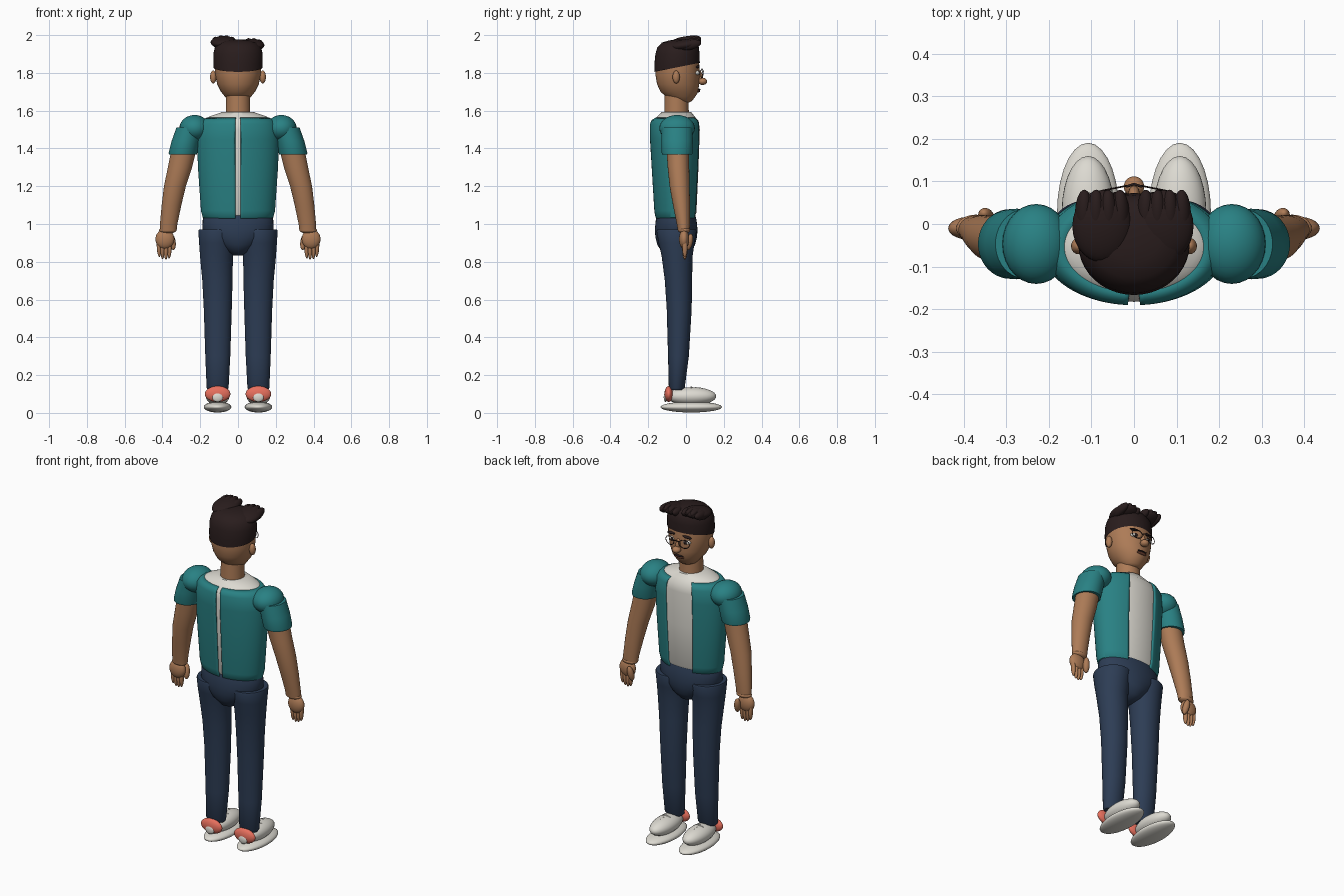
import bpy, bmesh
from math import sin, cos, pi, radians
from mathutils import Vector, Matrix

if "Cube" in bpy.data.objects:
    bpy.data.objects.remove(bpy.data.objects["Cube"])


def material(name, *rgb):
    m = bpy.data.materials.new(name)
    m.use_nodes = True
    m.diffuse_color = (*rgb, 1)
    m.node_tree.nodes["Principled BSDF"].inputs["Base Color"].default_value = (*rgb, 1)
    return m


SKIN = material("warm skin", .42, .2, .095)
TEAL = material("teal cloth", .022, .22, .23)
WHITE = material("off white", .72, .7, .64)
NAVY = material("navy denim", .026, .046, .09)
HAIR = material("dark brown hair", .022, .012, .012)
CORAL = material("coral heel", .8, .16, .11)
LIP = material("brown lip", .2, .07, .04)


def finish(name, bm, mat, angle=40):
    bmesh.ops.recalc_face_normals(bm, faces=bm.faces)
    me = bpy.data.meshes.new(name)
    bm.to_mesh(me)
    bm.free()
    me.materials.append(mat)
    me.shade_smooth()
    me.set_sharp_from_angle(angle=radians(angle))
    ob = bpy.data.objects.new(name, me)
    bpy.context.collection.objects.link(ob)
    return ob


def loft_mesh(rings, start=0, end=2 * pi, n=40):
    """Stack horizontal ellipses (z, cx, cy, rx, ry); a full turn is capped."""
    bm = bmesh.new()
    closed = end - start > 6.28
    count = n if closed else n + 1
    rows = []
    for z, cx, cy, rx, ry in rings:
        angles = [start + (end - start) * i / n for i in range(count)]
        rows.append([bm.verts.new((cx + rx * cos(t), cy + ry * sin(t), z)) for t in angles])
    for a, b in zip(rows, rows[1:]):
        for i in range(n):
            j = (i + 1) % count
            bm.faces.new((a[i], a[j], b[j], b[i]))
    if closed:
        bm.faces.new(rows[0])
        bm.faces.new(rows[-1])
    return bm


def loft(name, rings, mat):
    return finish(name, loft_mesh(rings), mat)


def ball(name, loc, size, mat, tilt=0, roll=0):
    bm = bmesh.new()
    bmesh.ops.create_uvsphere(bm, u_segments=28, v_segments=16, radius=1)
    turn = Matrix.Rotation(radians(roll), 4, 'Y') @ Matrix.Rotation(radians(tilt), 4, 'X')
    bm.transform(Matrix.Translation(loc) @ turn @ Matrix.Diagonal((*size, 1)))
    return finish(name, bm, mat, 180)


def rod(name, points, radius, mat, cyclic=False):
    cu = bpy.data.curves.new(name, 'CURVE')
    cu.dimensions = '3D'
    cu.bevel_depth = radius
    cu.bevel_resolution = 2
    cu.use_fill_caps = True
    sp = cu.splines.new('POLY')
    sp.points.add(len(points) - 1)
    for p, co in zip(sp.points, points):
        p.co = (*co, 1)
    sp.use_cyclic_u = cyclic
    cu.materials.append(mat)
    ob = bpy.data.objects.new(name, cu)
    bpy.context.collection.objects.link(ob)


# Head, neck and nose
loft("neck", [(1.55, 0, -.05, .066, .066), (1.7, 0, -.05, .062, .062)], SKIN)
loft("head", [(1.642, 0, -.01, .03, .025), (1.652, 0, -.018, .052, .05), (1.675, 0, -.028, .07, .078),
              (1.7, 0, -.035, .09, .1), (1.74, 0, -.042, .11, .111), (1.79, 0, -.045, .121, .117),
              (1.85, 0, -.045, .125, .115), (1.92, 0, -.045, .115, .105), (1.96, 0, -.045, .07, .06)], SKIN)
ball("nose_tip", (0, .088, 1.755), (.024, .024, .019), SKIN)
ball("nose_bridge", (0, .072, 1.785), (.013, .016, .032), SKIN, 15)
ball("mouth", (0, .064, 1.703), (.032, .01, .007), LIP)
ball("upper_lip", (0, .068, 1.712), (.03, .008, .005), HAIR)
rod("glasses_bridge", [(-.018, .088, 1.805), (0, .094, 1.81), (.018, .088, 1.805)], .003, HAIR)

# Hair cap trimmed along a hairline that rises towards the face
cap = loft_mesh([(1.77, 0, -.048, .127, .119), (1.85, 0, -.047, .131, .12), (1.9, 0, -.045, .131, .117),
                 (1.935, 0, -.042, .122, .11), (1.96, 0, -.038, .1, .09), (1.972, 0, -.035, .06, .055),
                 (1.976, 0, -.035, .02, .02)])
bmesh.ops.bisect_plane(cap, geom=cap.verts[:] + cap.edges[:] + cap.faces[:], clear_inner=True,
                       plane_co=(0, -.16, 1.807), plane_no=(0, -.2, 1))
finish("hair_cap", cap, HAIR)

# Swept quiff: two big clumps with ridged strands at the front
for side, x0, top in (("right", -.075, 1.962), ("left", .07, 1.947)):
    ball(side + "_quiff", (x0, -.005, top), (.07, .086, .031), HAIR, 9)
    for i in range(4):
        f = (i - 1.5) / 1.5
        ball(side + "_quiff_strand", (x0 + f * .042, .02, top + .009 - .008 * f * f),
             (.022, .062, .026), HAIR, 12)

# Torso: shirt with a collar slope
loft("shirt", [(1.035, 0, -.053, .17, .095), (1.06, 0, -.053, .188, .108), (1.3, 0, -.054, .201, .12),
               (1.5, 0, -.055, .203, .128), (1.545, 0, -.055, .187, .122), (1.57, 0, -.053, .15, .098),
               (1.592, 0, -.05, .085, .078)], WHITE)

# Jacket halves, open at the front and split down the back
jacket_rings = [(1.022, 0, -.053, .168, .097), (1.035, 0, -.053, .187, .109), (1.07, 0, -.053, .196, .115),
                (1.3, 0, -.054, .212, .128), (1.45, 0, -.055, .217, .136), (1.53, 0, -.055, .208, .136),
                (1.55, 0, -.055, .19, .127), (1.563, 0, -.054, .165, .108)]
for s, side in ((1, "left"), (-1, "right")):
    bm = loft_mesh(jacket_rings, radians(-86), radians(66))
    if s < 0:
        bm.transform(Matrix.Scale(-1, 4, Vector((1, 0, 0))))
    half = finish(side + "_jacket_half", bm, TEAL)
    solid = half.modifiers.new("cloth thickness", 'SOLIDIFY')
    solid.thickness = .012
    solid.offset = -1

# Hips
loft("hips", [(1.05, 0, -.052, .18, .1), (1.02, 0, -.052, .187, .108), (.97, 0, -.052, .188, .113),
              (.93, 0, -.052, .165, .11), (.89, 0, -.052, .118, .1), (.85, 0, -.052, .06, .075),
              (.832, 0, -.052, .02, .03)], NAVY)

# Paired parts
for s, side in ((1, "left"), (-1, "right")):

    def pair(name, loc, size, mat, tilt=0, roll=0):
        return ball(side + "_" + name, (s * loc[0], *loc[1:]), size, mat, tilt, s * roll)

    def limb(name, rings, mat):
        return loft(side + "_" + name, [(z, s * cx, cy, rx, ry) for z, cx, cy, rx, ry in rings], mat)

    # Face features
    pair("ear", (.131, -.052, 1.778), (.017, .019, .034), SKIN)
    pair("eye", (.046, .056, 1.8), (.023, .016, .013), WHITE)
    pair("pupil", (.044, .069, 1.8), (.009, .006, .01), HAIR)
    pair("brow", (.048, .062, 1.832), (.031, .01, .007), HAIR, 0, 6)
    rim = [(s * (.047 + .03 * cos(a * pi / 12)), .084 - .006 * cos(a * pi / 12),
            1.797 + .024 * sin(a * pi / 12)) for a in range(24)]
    rod(side + "_glasses_rim", rim, .002, HAIR, True)

    # Arm with short sleeve
    pair("shoulder", (.23, -.047, 1.507), (.08, .094, .07), TEAL)
    limb("sleeve", [(1.368, .292, -.047, .074, .079), (1.378, .291, -.047, .076, .082),
                    (1.44, .276, -.047, .075, .083), (1.51, .254, -.047, .072, .082)], TEAL)
    limb("arm", [(.965, .369, -.012, .044, .031), (1.0, .367, -.014, .046, .035),
                 (1.1, .352, -.024, .052, .045), (1.2, .334, -.034, .058, .053),
                 (1.3, .307, -.04, .064, .057), (1.4, .285, -.044, .066, .06)], SKIN)

    # Hand
    pair("wrist", (.372, -.01, .967), (.046, .032, .018), SKIN)
    pair("palm", (.387, -.01, .92), (.05, .027, .052), SKIN)
    for i, drop in enumerate((.006, 0, .003, .014)):
        pair("finger", (.362 + .019 * i, -.006, .863 + drop), (.011, .014, .052), SKIN, 0, -3 + 2 * i)
    pair("thumb", (.348, .018, .905), (.018, .018, .044), SKIN, -12, 8)

    # Trouser leg
    limb("trouser_leg", [(.12, .108, -.049, .05, .035), (.132, .108, -.049, .058, .042),
                         (.3, .107, -.04, .066, .055), (.55, .107, -.036, .074, .066),
                         (.7, .109, -.04, .08, .072), (.83, .114, -.047, .087, .082),
                         (.9, .112, -.05, .094, .095), (.962, .11, -.05, .1, .106),
                         (.97, .11, -.05, .097, .103)], NAVY)

    # Shoe
    pair("shoe_sole", (.108, .028, .031), (.073, .163, .029), WHITE)
    pair("shoe_upper", (.108, .03, .088), (.062, .13, .048), WHITE)
    pair("shoe_heel", (.108, -.091, .1), (.068, .023, .042), CORAL)
    pair("heel_patch", (.108, -.108, .083), (.028, .01, .025), WHITE)
    for k in range(3):
        y = .028 + .024 * k
        rod(side + "_lace", [(s * .083, y, .13 - .003 * k), (s * .108, y, .137 - .003 * k),
                             (s * .133, y, .13 - .003 * k)], .004, WHITE)
